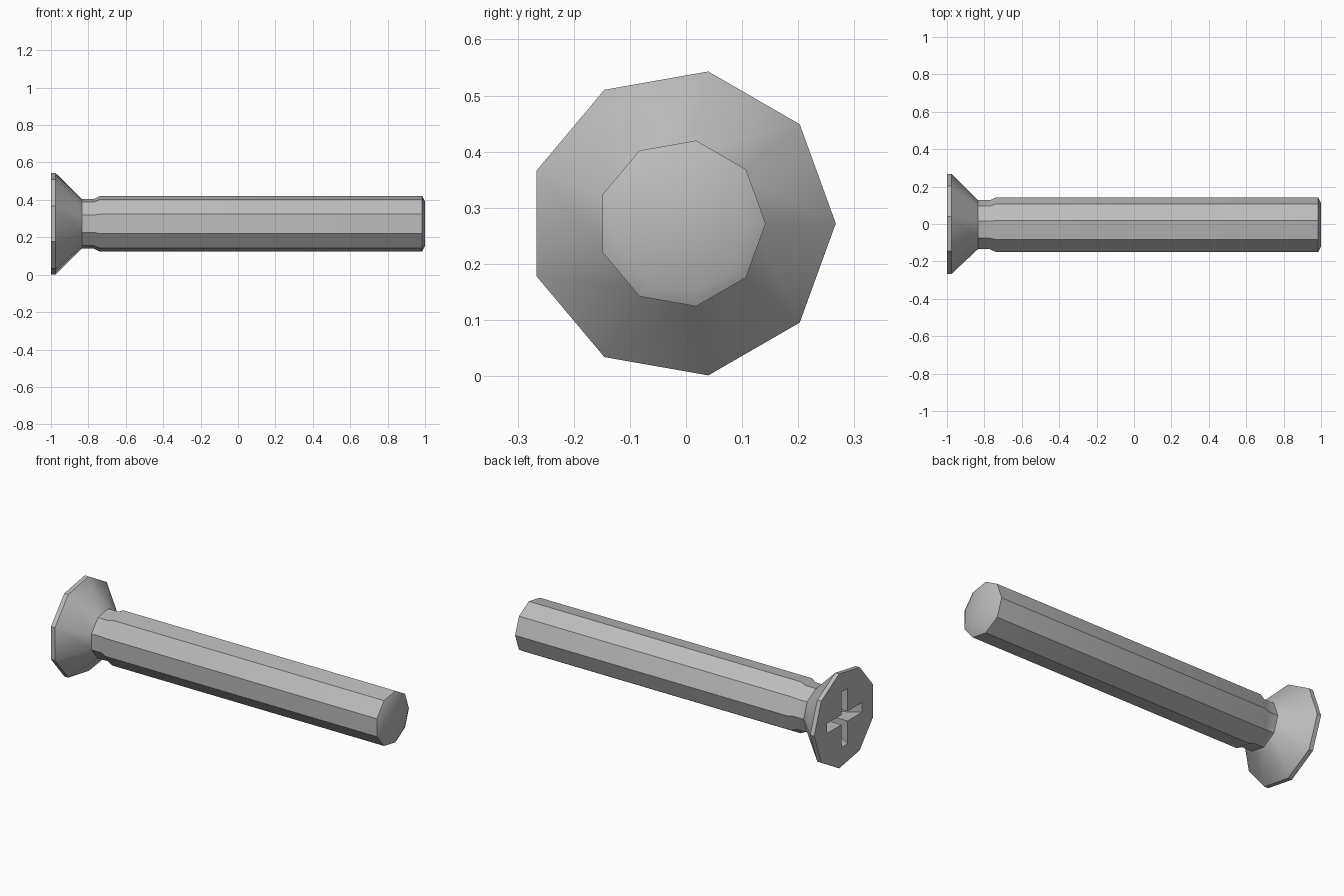
import bpy, bmesh, math
from mathutils import Vector

if "Cube" in bpy.data.objects:
    bpy.data.objects.remove(bpy.data.objects["Cube"])

SIDES = 9
CENTRE = Vector((0, -0.008, 0.272))

steel = bpy.data.materials.new("grey_steel")
steel.use_nodes = True
colour = (0.5, 0.5, 0.5, 1)
steel.diffuse_color = colour
steel.node_tree.nodes["Principled BSDF"].inputs["Base Color"].default_value = colour


def loft(name, rings):
    """Skin a list of equal-length point rings and cap both ends."""
    bm = bmesh.new()
    loops = [[bm.verts.new(p + CENTRE) for p in ring] for ring in rings]
    for a, b in zip(loops, loops[1:]):
        for i in range(len(a)):
            j = (i + 1) % len(a)
            bm.faces.new((a[i], a[j], b[j], b[i]))
    bm.faces.new(loops[0])
    bm.faces.new(loops[-1])
    bmesh.ops.recalc_face_normals(bm, faces=bm.faces)
    mesh = bpy.data.meshes.new(name)
    bm.to_mesh(mesh)
    bm.free()
    mesh.materials.append(steel)
    obj = bpy.data.objects.new(name, mesh)
    bpy.context.collection.objects.link(obj)
    return obj


def polygon(x, r):
    steps = [math.tau * i / SIDES for i in range(SIDES)]
    return [Vector((x, r * math.cos(a), r * math.sin(a))) for a in steps]


def bar(x, half_y, half_z):
    return [Vector((x, sy * half_y, sz * half_z))
            for sy, sz in ((-1, -1), (1, -1), (1, 1), (-1, 1))]


# Countersunk head, neck, shank and chamfered tip
profile = [(-1, 0.275), (-0.975, 0.275), (-0.835, 0.135), (-0.77, 0.135),
           (-0.74, 0.15), (0.985, 0.15), (1, 0.12)]
screw = loft("screw_body", [polygon(x, r) for x, r in profile])

# Cross recess: two tapered slots cut into the head
long_top, long_floor, half_width = 0.16, 0.07, 0.028
slots = [
    loft("upright_slot_cutter", [bar(-1.02, half_width, long_top + 0.01),
                                 bar(-0.85, half_width, long_floor)]),
    loft("level_slot_cutter", [bar(-1.02, long_top + 0.01, half_width),
                               bar(-0.85, long_floor, half_width)]),
]
bpy.context.view_layer.objects.active = screw
for slot in slots:
    cut = screw.modifiers.new(slot.name, 'BOOLEAN')
    cut.operation = 'DIFFERENCE'
    cut.solver = 'EXACT'
    cut.object = slot
    bpy.ops.object.modifier_apply(modifier=cut.name)
for slot in slots:
    bpy.data.objects.remove(slot)

# Smooth shading with crisp facet edges
bpy.ops.object.select_all(action='DESELECT')
screw.select_set(True)
bpy.ops.object.shade_smooth_by_angle(angle=math.radians(30))
